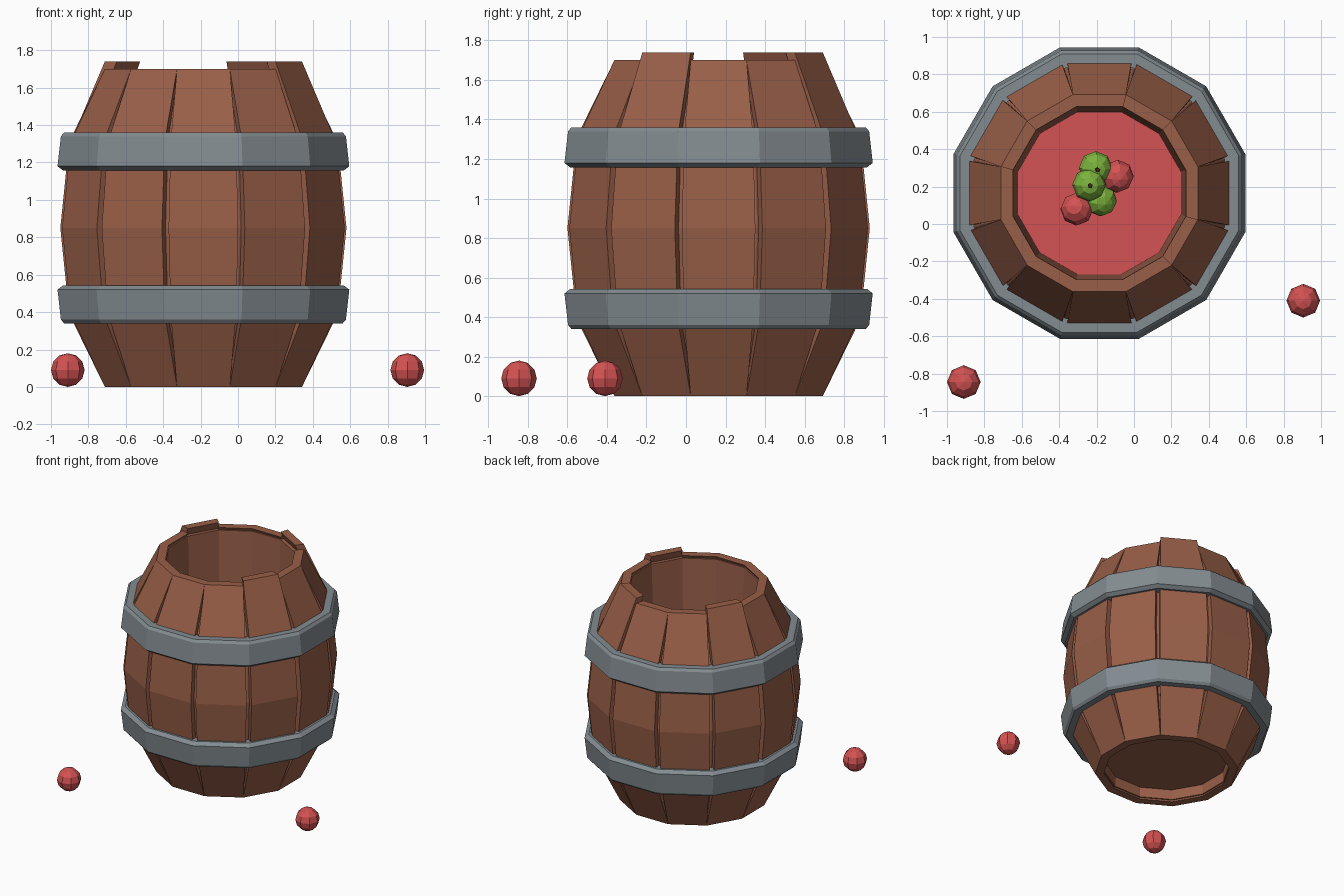
import bpy, bmesh, math
from mathutils import Matrix, Vector

if "Cube" in bpy.data.objects:
    bpy.data.objects.remove(bpy.data.objects["Cube"])

CX, CY = -0.185, 0.165          # barrel axis
N = 12
T = math.tan(math.pi / N)


def srgb(r, g, b):
    f = lambda c: c / 12.92 if c <= 0.04045 else ((c + 0.055) / 1.055) ** 2.4
    return (f(r / 255), f(g / 255), f(b / 255), 1)


def material(name, rgb):
    m = bpy.data.materials.new(name)
    m.diffuse_color = srgb(*rgb)
    m.use_nodes = True
    m.node_tree.nodes["Principled BSDF"].inputs["Base Color"].default_value = m.diffuse_color
    return m


WOOD = material("brown wood", (153, 95, 72))
IRON = material("grey iron", (131, 140, 145))
RED = material("red", (212, 82, 83))
GREEN = material("green", (124, 180, 62))
STEM = material("dark stem", (62, 40, 28))


def finish(name, bm, mat, loc=(CX, CY, 0)):
    bmesh.ops.recalc_face_normals(bm, faces=bm.faces)
    me = bpy.data.meshes.new(name)
    bm.to_mesh(me)
    bm.free()
    me.materials.append(mat)
    ob = bpy.data.objects.new(name, me)
    ob.location = loc
    bpy.context.collection.objects.link(ob)
    return ob


def loft(bm, rings, closed):
    """Join rings of equal length; closed loops the rings, otherwise caps the ends."""
    vs = [[bm.verts.new(p) for p in ring] for ring in rings]
    n = len(vs[0])
    for i in range(len(vs) if closed else len(vs) - 1):
        a, b = vs[i], vs[(i + 1) % len(vs)]
        for j in range(n):
            k = (j + 1) % n
            bm.faces.new((a[j], a[k], b[k], b[j]))
    if not closed:
        bm.faces.new(vs[0])
        bm.faces.new(vs[-1])


def polygon(r, z):
    """Twelve-sided ring whose flats lie at distance r."""
    R = r / math.cos(math.pi / N)
    return [(R * math.cos((2 * i + 1) * math.pi / N),
             R * math.sin((2 * i + 1) * math.pi / N), z) for i in range(N)]


def lathe(name, profile, mat, closed=True):
    bm = bmesh.new()
    loft(bm, [polygon(r, z) for r, z in profile], closed)
    return finish(name, bm, mat)


# Staves: twelve bulging planks, three of them standing taller
for k in range(N):
    top = 1.74 if k * 30 in (60, 150, 330) else 1.70
    rot = Matrix.Rotation(k * math.tau / N, 4, 'Z')
    rings = []
    for z, r, gap in ((0, .527, 0), (.39, .718, .017), (.85, .765, .019),
                      (1.31, .718, .017), (top, .527, 0)):
        ri = r - .065
        w, wi = r * T - gap, ri * T - gap * .4
        rings.append([rot @ Vector(p) for p in
                      ((r, -w, z), (r, w, z), (ri, wi, z), (ri, -wi, z))])
    bm = bmesh.new()
    loft(bm, rings, False)
    finish(f"stave_{k + 1}", bm, WOOD)

# Inner lining behind the gaps, with a nearly straight inside wall
lathe("inner_lining", [(.495, .02), (.675, .39), (.72, .85), (.675, 1.31), (.495, 1.68),
                       (.461, 1.68), (.435, 1.0), (.435, .6), (.461, .02)], WOOD)
lathe("bottom_board", [(.455, .10), (.455, .14)], WOOD, False)

# Red filling
lathe("red_filling", [(.437, .97), (.437, 1.0)], RED, False)

# Two iron hoops, mirrored about the middle of the barrel
hoop = [(.67, 1.36), (.745, 1.36), (.762, 1.34), (.78, 1.18), (.75, 1.157), (.67, 1.157)]
lathe("upper_hoop", hoop, IRON)
lathe("lower_hoop", [(r, 1.70 - z) for r, z in hoop], IRON)


def fruit(name, loc, mat, tilt=0.0, stem=False):
    rot = Matrix.Rotation(tilt, 4, 'Y') @ Matrix.Rotation(tilt, 4, 'X')
    bm = bmesh.new()
    bmesh.ops.create_uvsphere(bm, u_segments=8, v_segments=6, radius=.09, matrix=rot)
    finish(name, bm, mat, loc)
    if stem:
        bm = bmesh.new()
        bmesh.ops.create_cone(bm, cap_ends=True, segments=5, radius1=.012, radius2=.014,
                              depth=.04, matrix=rot @ Matrix.Translation((0, 0, .1)))
        finish(name + "_stem", bm, STEM, loc)


# Fruit on the ground
fruit("ground_fruit_left", (-.91, -.845, .09), RED)
fruit("ground_fruit_right", (.905, -.41, .09), RED)
# Fruit heaped in the barrel
fruit("red_fruit_1", (-.09, .255, 1.07), RED, .2)
fruit("red_fruit_2", (-.305, .08, 1.07), RED, -.2)
fruit("green_fruit_1", (-.205, .30, 1.10), GREEN, .1, True)
fruit("green_fruit_2", (-.24, .21, 1.14), GREEN, .05, True)
fruit("green_fruit_3", (-.18, .13, 1.06), GREEN, .3)
